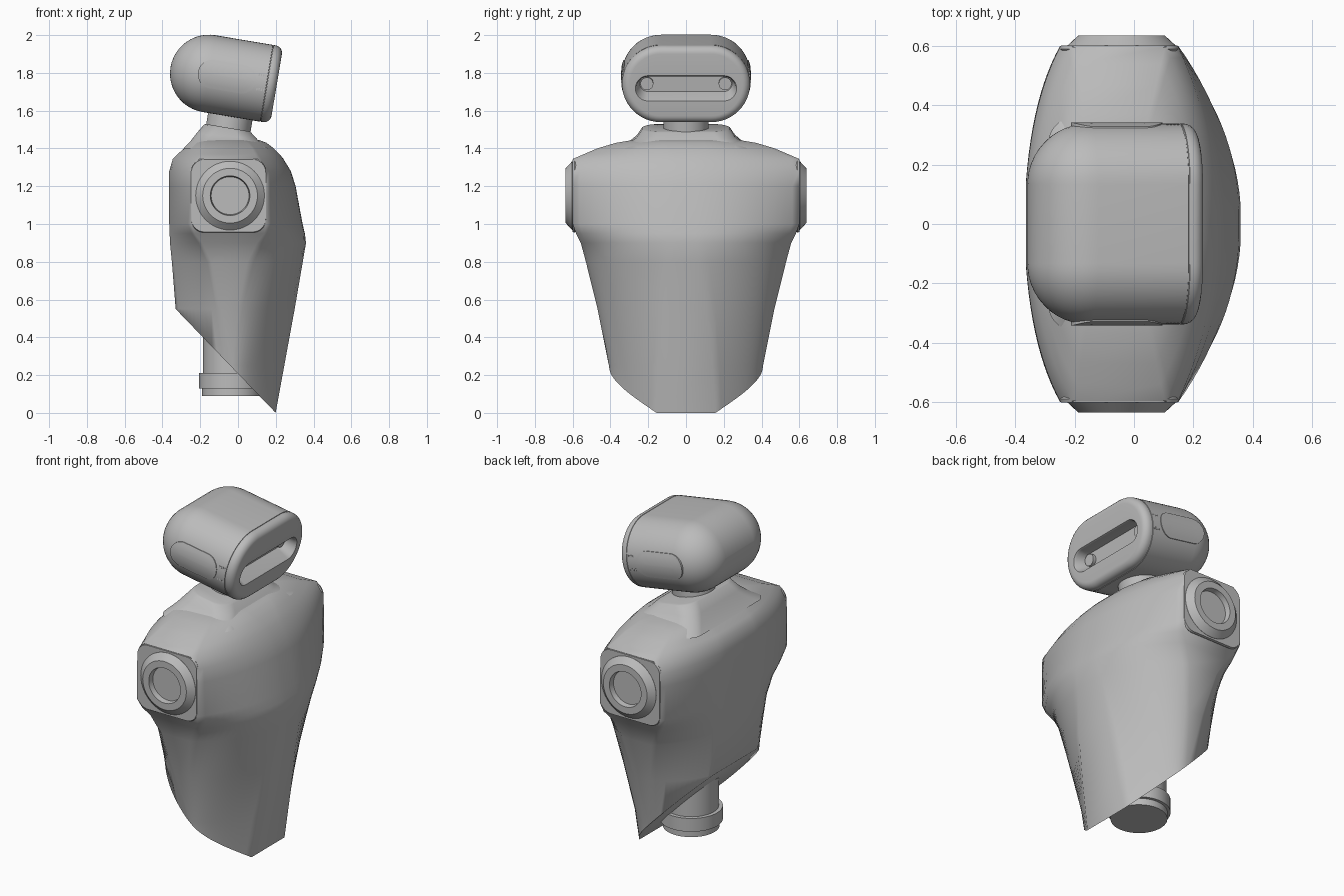
import bpy, bmesh
from math import sin, cos, pi, radians, sqrt
from mathutils import Vector, Matrix

cube = bpy.data.objects.get("Cube")
if cube:
    bpy.data.objects.remove(cube, do_unlink=True)

grey = bpy.data.materials.new("shell_grey")
grey.use_nodes = True
grey.diffuse_color = (0.5, 0.5, 0.5, 1)
grey.node_tree.nodes["Principled BSDF"].inputs["Base Color"].default_value = (0.5, 0.5, 0.5, 1)


def loft(name, rings, matrix=None, cut=None, angle=35):
    """Skin a stack of closed rings, cap both ends, optionally slice off one side."""
    bm = bmesh.new()
    loops = [[bm.verts.new(p) for p in ring] for ring in rings]
    n = len(loops[0])
    for a, b in zip(loops, loops[1:]):
        for i in range(n):
            j = (i + 1) % n
            bm.faces.new((a[i], a[j], b[j], b[i]))
    bm.faces.new(loops[0])
    bm.faces.new(loops[-1])
    if cut:
        geom = bm.verts[:] + bm.edges[:] + bm.faces[:]
        res = bmesh.ops.bisect_plane(bm, geom=geom, plane_co=cut[0], plane_no=cut[1], clear_outer=True)
        edges = [e for e in res["geom_cut"] if isinstance(e, bmesh.types.BMEdge)]
        bmesh.ops.holes_fill(bm, edges=edges)
    bmesh.ops.remove_doubles(bm, verts=bm.verts[:], dist=0.0002)
    bmesh.ops.recalc_face_normals(bm, faces=bm.faces[:])
    if matrix:
        bm.transform(matrix)
    mesh = bpy.data.meshes.new(name)
    bm.to_mesh(mesh)
    bm.free()
    mesh.materials.append(grey)
    obj = bpy.data.objects.new(name, mesh)
    bpy.context.collection.objects.link(obj)
    bpy.ops.object.select_all(action='DESELECT')
    obj.select_set(True)
    bpy.context.view_layer.objects.active = obj
    bpy.ops.object.shade_smooth_by_angle(angle=radians(angle))
    return obj


def rounded(hw, hh, r, seg=10):
    """Outline of a rounded rectangle, given half width, half height and corner radius."""
    pts = []
    for k, (sx, sy) in enumerate(((1, 1), (-1, 1), (-1, -1), (1, -1))):
        for i in range(seg + 1):
            a = pi / 2 * (k + i / seg)
            pts.append((sx * (hw - r) + r * cos(a), sy * (hh - r) + r * sin(a)))
    return pts


def circle(r, n=48):
    return [(r * cos(2 * pi * i / n), r * sin(2 * pi * i / n)) for i in range(n)]


def bezier(a, b, c, n):
    a, b, c = Vector(a), Vector(b), Vector(c)
    return [a * (1 - t) ** 2 + b * 2 * t * (1 - t) + c * t * t for t in (i / n for i in range(n + 1))]


# Torso: lens-shaped sections stacked upward, with a slanted cut underneath
# height, front x, front flat, control x, control y, side front x, half width, side back x, back flat, back x
rows = [
    (-0.05, 0.19, 0.16, 0.03, 0.37, -0.03, 0.375, -0.04, 0.19, -0.30),
    (0.25, 0.245, 0.14, 0.07, 0.41, -0.03, 0.408, -0.05, 0.21, -0.31),
    (0.55, 0.30, 0.11, 0.17, 0.44, 0.00, 0.468, -0.09, 0.21, -0.33),
    (0.80, 0.343, 0.07, 0.29, 0.41, 0.05, 0.53, -0.14, 0.20, -0.35),
    (0.90, 0.36, 0.06, 0.34, 0.37, 0.10, 0.557, -0.19, 0.19, -0.36),
    (0.95, 0.354, 0.05, 0.345, 0.35, 0.14, 0.582, -0.23, 0.17, -0.362),
    (1.00, 0.342, 0.05, 0.335, 0.34, 0.15, 0.60, -0.25, 0.15, -0.364),
    (1.20, 0.305, 0.05, 0.295, 0.34, 0.15, 0.60, -0.25, 0.14, -0.365),
    (1.28, 0.28, 0.05, 0.27, 0.34, 0.148, 0.60, -0.248, 0.14, -0.364),
    (1.345, 0.24, 0.05, 0.23, 0.33, 0.105, 0.598, -0.205, 0.14, -0.345),
    (1.37, 0.22, 0.06, 0.21, 0.31, 0.09, 0.54, -0.19, 0.14, -0.32),
    (1.40, 0.19, 0.08, 0.18, 0.28, 0.075, 0.47, -0.18, 0.14, -0.285),
    (1.43, 0.15, 0.10, 0.14, 0.24, 0.05, 0.37, -0.165, 0.13, -0.25),
    (1.445, 0.11, 0.10, 0.10, 0.20, 0.02, 0.28, -0.14, 0.13, -0.22),
]


def torso_ring(z, xf, yf, cx, cy, xs, w, xbs, yb, xb):
    half = bezier((xf, yf), (cx, cy), (xs, w), 14)
    half += bezier((xbs, w), ((xbs + xb) / 2 - 0.035, (w + yb) / 2 + 0.06), (xb, yb), 12)
    return [(x, y, z) for x, y in half] + [(x, -y, z) for x, y in reversed(half)]


loft("torso", [torso_ring(*r) for r in rows],
     cut=(Vector((0.2, 0, 0)), Vector((-0.55, 0, -0.53))), angle=60)

# Collar: flared pad with a top that slopes toward the chest
collar = []
for z, cx, hx, hy, slope in ((1.40, -0.065, 0.225, 0.36, 0), (1.435, -0.065, 0.185, 0.30, 0.03),
                             (1.465, -0.06, 0.16, 0.26, 0.09), (1.505, -0.055, 0.125, 0.232, 0.17),
                             (1.51, -0.055, 0.115, 0.222, 0.17)):
    collar.append([(cx + x, y, z - slope * x) for x, y in rounded(hx, hy, 0.09)])
loft("collar", collar)

# Waist post with its ring
post = ((0.6, 0.15), (0.21, 0.15), (0.21, 0.172), (0.13, 0.172), (0.13, 0.155), (0.09, 0.155))
loft("waist_post", [[(x - 0.035, y, z) for x, y in circle(r)] for z, r in post])

# Head frame: tilted forward, origin at the centre of the face
head = Matrix.Translation((0.205, 0, 1.736)) @ Matrix.Rotation(radians(9.5), 4, 'Y')
R, L = 0.206, 0.133


def pill(u, length, r, dz=0):
    return [(u, y, z + dz) for y, z in rounded(length + r, r, r, 12)]


def on_side(points, side, lift):
    """Wrap flat points onto the rounded flank of the head."""
    return [(u, side * (L + sqrt(R * R - z * z) + lift), z) for u, z in points]


# Neck
loft("neck", [[(x - 0.215, y, z) for x, y in circle(0.119)] for z in (-0.31, -0.15)], matrix=head)

# Head: round back, seam groove, softened face rim and recessed eye slot
sections = []
for i in range(13):
    a = pi / 2 * i / 12
    sections.append(pill(-0.57 + R * (1 - cos(a)), L, max(R * sin(a), 0.003)))
for u, d in ((-0.055, 0), (-0.054, 0.003), (-0.051, 0.003), (-0.05, 0)):
    sections.append(pill(u, L, R - d))
for i in range(7):
    a = pi / 2 * i / 6
    sections.append(pill(-0.04 + 0.04 * sin(a), L, R - 0.04 * (1 - cos(a))))
for u, r, dz in ((0, 0.068, -0.018), (-0.01, 0.062, -0.018), (-0.08, 0.045, -0.004)):
    sections.append(pill(u, 0.2, r, dz))
loft("head", sections, matrix=head)

for side, label in ((1, "left"), (-1, "right")):
    # Eye lens
    loft(label + "_eye", [[(u, side * 0.207 + y, z - 0.004) for y, z in circle(0.034, 32)]
                          for u in (-0.09, -0.06)], matrix=head)

    # Ear panel and the short vent slats beside it
    panel = []
    for d, lift in ((0, -0.01), (0, 0.004), (0.02, 0.004), (0.04, 0.004), (0.06, 0.004), (0.074, 0.004)):
        outline = rounded(0.155 - d, 0.076 - d, 0.075 - d)
        panel.append(on_side([(u - 0.267, z) for u, z in outline], side, lift))
    loft(label + "_ear_panel", panel, matrix=head)
    for k in range(4):
        slat = [(u - 0.10 + 0.012 * k, z) for u, z in rounded(0.003, 0.045, 0.002, 2)]
        loft(label + "_ear_vent", [on_side(slat, side, lift) for lift in (-0.01, 0.002)], matrix=head)

    # Shoulder plate
    plate = []
    for y, d in ((0.57, 0.01), (0.59, 0), (0.602, 0.003)):
        plate.append([(x - 0.05, side * y, z + 1.15) for x, z in rounded(0.2 - d, 0.195 - d, 0.07)])
    loft(label + "_shoulder_plate", plate)

    # Shoulder socket with a chamfered rim and a recessed centre
    socket = ((0.59, 0.182), (0.603, 0.182), (0.637, 0.145), (0.637, 0.105), (0.605, 0.1))
    loft(label + "_shoulder_socket", [[(x - 0.042, side * y, z + 1.15) for x, z in circle(r)]
                                      for y, r in socket], angle=25)
